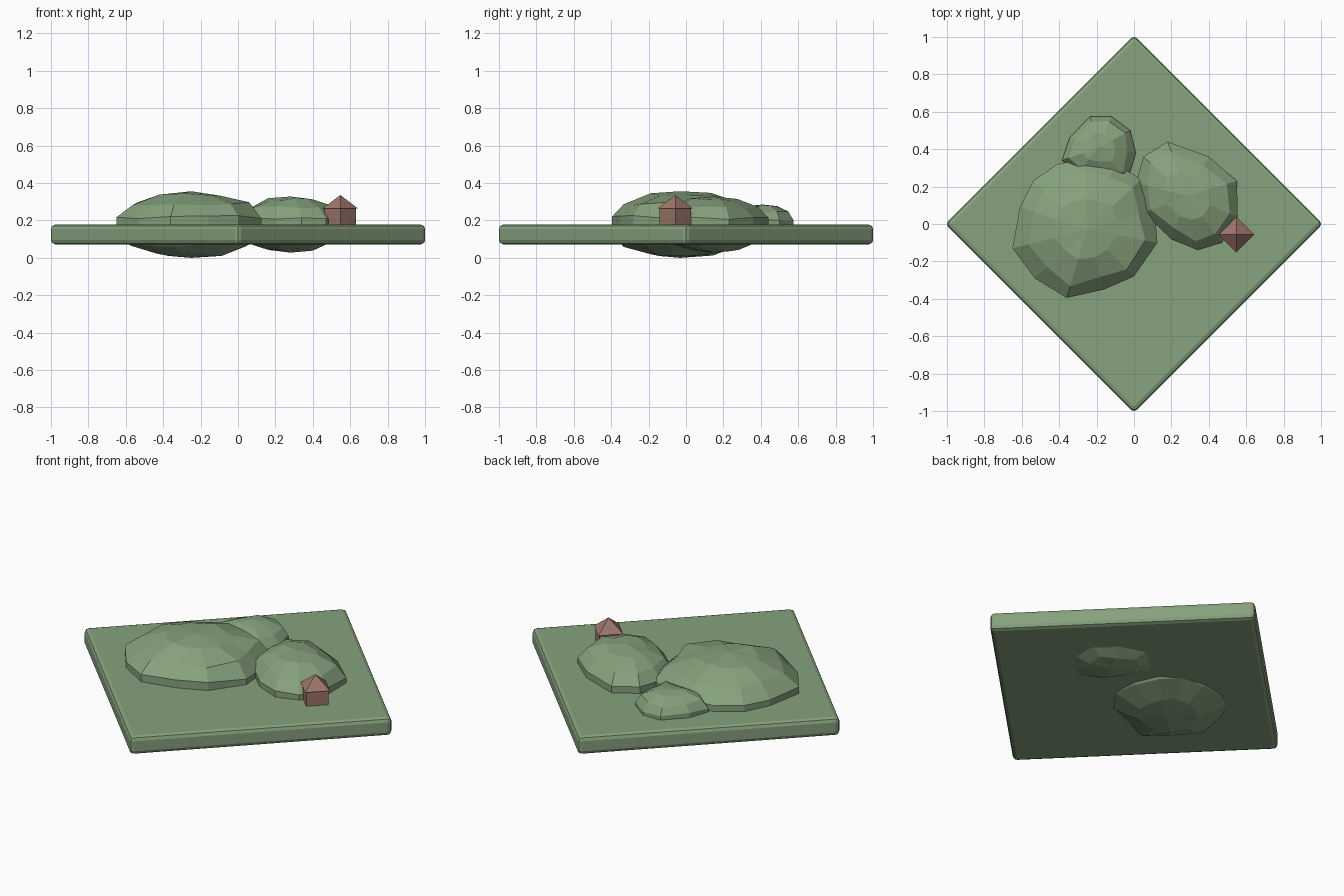
import bpy, bmesh, math, random

if "Cube" in bpy.data.objects:
    bpy.data.objects.remove(bpy.data.objects["Cube"])

random.seed(4)


def material(name, rgb):
    m = bpy.data.materials.new(name)
    m.diffuse_color = (*rgb, 1)
    m.use_nodes = True
    m.node_tree.nodes["Principled BSDF"].inputs["Base Color"].default_value = m.diffuse_color
    return m


GREEN = material("grass green", (0.24, 0.36, 0.205))
BROWN = material("clay brown", (0.34, 0.185, 0.145))


def make_object(name, bm, mat):
    bmesh.ops.recalc_face_normals(bm, faces=bm.faces)
    me = bpy.data.meshes.new(name)
    bm.to_mesh(me)
    bm.free()
    me.materials.append(mat)
    ob = bpy.data.objects.new(name, me)
    bpy.context.collection.objects.link(ob)
    return ob


def diamond(name, x, y, z0, z1, r0, r1, mat):
    """Four-sided prism or pyramid with its corners on the x and y axes."""
    bm = bmesh.new()
    def ring(r, z):
        return [bm.verts.new((x + r * math.cos(i * math.pi / 2),
                              y + r * math.sin(i * math.pi / 2), z)) for i in range(4)]
    low = ring(r0, z0)
    bm.faces.new(low)
    if r1:
        high = ring(r1, z1)
        bm.faces.new(high)
        for i in range(4):
            j = (i + 1) % 4
            bm.faces.new((low[i], low[j], high[j], high[i]))
    else:
        tip = bm.verts.new((x, y, z1))
        for i in range(4):
            bm.faces.new((low[i], low[(i + 1) % 4], tip))
    return make_object(name, bm, mat)


def hill(name, cx, cy, half, outline):
    """Flattened, faceted blob: rings of the outline shrunk along an ellipse."""
    bm = bmesh.new()
    cz, step, rings = 0.187, math.pi / 7, []
    for k in range(-3, 3):
        lat = (k + 0.5) * step
        s = math.cos(lat) / math.cos(step / 2)
        ring = []
        for px, py in outline:
            t = s * (1 if k in (-1, 0) else random.uniform(0.95, 1.06))
            z = cz + half * math.sin(lat) + random.uniform(-0.05, 0.05) * half
            ring.append(bm.verts.new((cx + (px - cx) * t, cy + (py - cy) * t, z)))
        rings.append(ring)
    n = len(outline)
    bottom = bm.verts.new((cx, cy, cz - half))
    top = bm.verts.new((cx, cy, cz + half))
    for i in range(n):
        j = (i + 1) % n
        for a, b in zip(rings, rings[1:]):
            bm.faces.new((a[i], a[j], b[j], b[i]))
        bm.faces.new((rings[0][j], rings[0][i], bottom))
        bm.faces.new((rings[-1][i], rings[-1][j], top))
    return make_object(name, bm, GREEN)


# Ground slab with rounded edges
slab = diamond("ground_slab", 0, 0, 0.08, 0.187, 1.01, 1.01, GREEN)
bev = slab.modifiers.new("rounded_edges", 'BEVEL')
bev.width = 0.024
bev.segments = 2

# Three overlapping hills
hill("large_hill", -0.25, -0.03, 0.178,
     [(0.125, -0.10), (0.11, 0.08), (0.04, 0.24), (-0.10, 0.32), (-0.26, 0.35),
      (-0.41, 0.32), (-0.54, 0.23), (-0.61, 0.09), (-0.65, -0.13), (-0.53, -0.29),
      (-0.36, -0.395), (-0.16, -0.35), (0.0, -0.28)])
hill("medium_hill", 0.28, 0.15, 0.15,
     [(0.555, 0.04), (0.55, 0.23), (0.40, 0.36), (0.18, 0.44), (0.05, 0.36),
      (0.01, 0.22), (0.05, 0.06), (0.20, -0.08), (0.34, -0.14), (0.47, -0.10)])
hill("small_hill", -0.19, 0.41, 0.107,
     [(0.01, 0.38), (-0.02, 0.50), (-0.12, 0.575), (-0.235, 0.575), (-0.345, 0.46),
      (-0.385, 0.34), (-0.30, 0.27), (-0.19, 0.24), (-0.03, 0.245)])

# Small house with pyramid roof
diamond("house_walls", 0.547, -0.057, 0.18, 0.273, 0.085, 0.085, BROWN)
diamond("house_roof", 0.547, -0.057, 0.272, 0.345, 0.096, 0, BROWN)

# Keep the lowest point on the ground plane
bpy.context.view_layer.update()
obs = list(bpy.context.collection.objects)
low = min(v.co.z for o in obs for v in o.data.vertices)
for o in obs:
    o.location.z -= low
